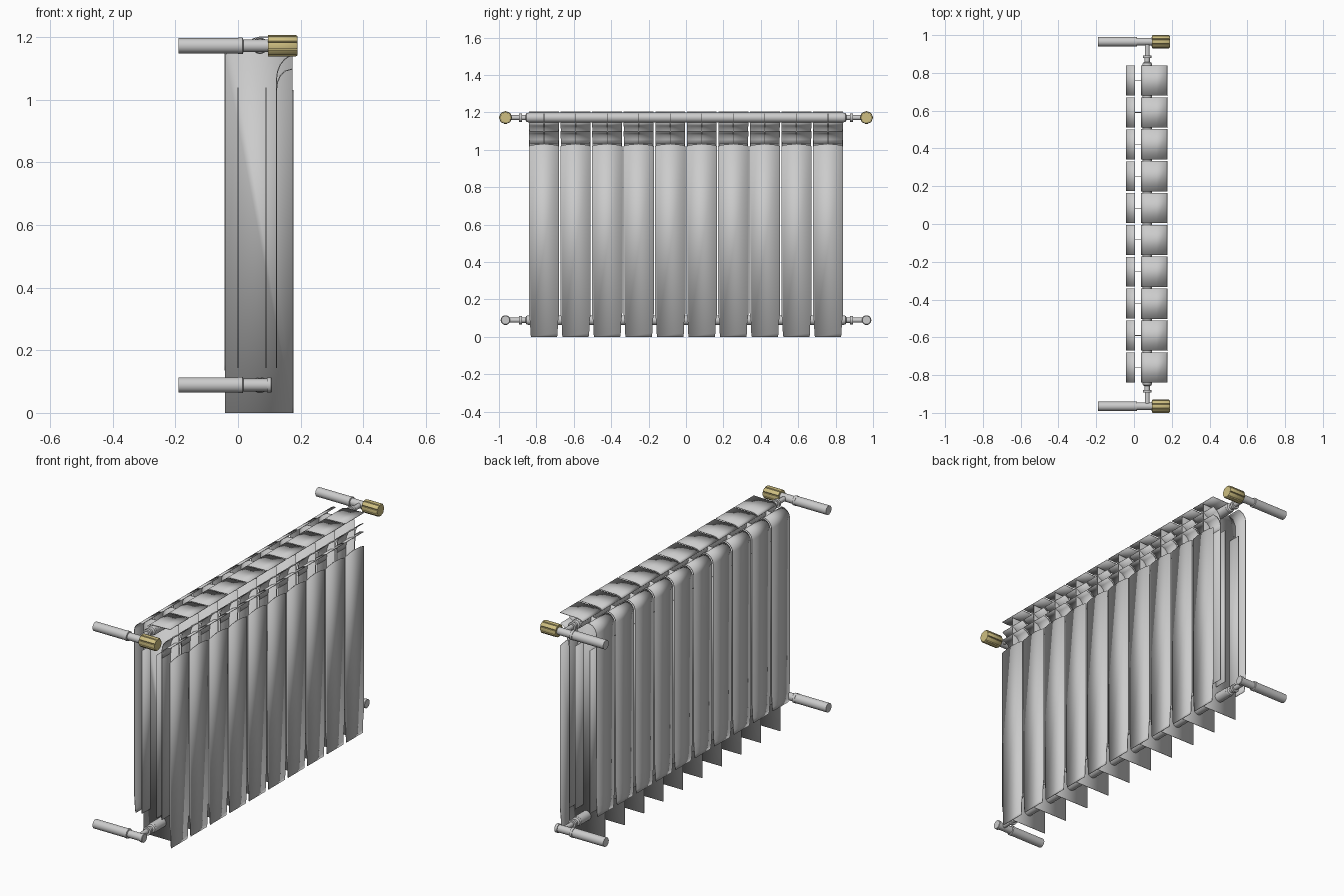
import bpy, bmesh
from math import sin, cos, pi, radians
from mathutils import Vector

if "Cube" in bpy.data.objects:
    bpy.data.objects.remove(bpy.data.objects["Cube"])

PITCH = 0.1687
CENTRES = [(i - 4.5) * PITCH for i in range(10)]
T = 0.003


def finish(name, bm, thick=0, angle=35, mat=None):
    if not thick:
        bmesh.ops.recalc_face_normals(bm, faces=bm.faces[:])
    me = bpy.data.meshes.new(name)
    bm.to_mesh(me)
    bm.free()
    ob = bpy.data.objects.new(name, me)
    bpy.context.collection.objects.link(ob)
    if mat:
        me.materials.append(mat)
    if thick:
        m = ob.modifiers.new("thickness", 'SOLIDIFY')
        m.thickness = thick
        m.offset = 0
    bpy.ops.object.select_all(action='DESELECT')
    ob.select_set(True)
    bpy.context.view_layer.objects.active = ob
    bpy.ops.object.shade_smooth_by_angle(angle=radians(angle))
    return ob


def sheets(name, profile):
    """One bent sheet per section; profile rows are (x, z, half width)."""
    bm = bmesh.new()
    for c in CENTRES:
        rows = [[bm.verts.new((x, c + s * w, z)) for s in (-1, 1)] for x, z, w in profile]
        for a, b in zip(rows, rows[1:]):
            bm.faces.new((a[0], a[1], b[1], b[0]))
    return finish(name, bm, T)


def lathe(name, start, axis, profile, n=24, mat=None, shape=None):
    """Closed solid of rings (distance, radius) along an axis ('X' or 'Y')."""
    bm = bmesh.new()
    shape = shape or [(cos(2 * pi * i / n), sin(2 * pi * i / n)) for i in range(n)]
    n = len(shape)
    rings = []
    for d, r in profile:
        ring = []
        for u, v in shape:
            off = (d, u * r, v * r) if axis == 'X' else (u * r, d, v * r)
            ring.append(bm.verts.new(Vector(start) + Vector(off)))
        rings.append(ring)
    for a, b in zip(rings, rings[1:]):
        for i in range(n):
            j = (i + 1) % n
            bm.faces.new((a[i], a[j], b[j], b[i]))
    bm.faces.new(rings[0][::-1])
    bm.faces.new(rings[-1])
    return finish(name, bm, mat=mat)


def arc(cx, cz, r, a0, a1, n, w):
    return [(cx + r * cos(radians(a0 + (a1 - a0) * i / n)),
             cz + r * sin(radians(a0 + (a1 - a0) * i / n)), w) for i in range(n + 1)]


# Front plates: arched top edge, narrowed foot
bm = bmesh.new()
half = [(0.070, 0.0), (0.073, 0.02), (0.074, 0.07), (0.081, 0.125), (0.081, 1.02), (0.045, 1.028)]
for c in CENTRES:
    pts = half + [(0, 1.031)] + [(-y, z) for y, z in reversed(half)]
    bm.faces.new([bm.verts.new((0.175, c + y, z)) for y, z in pts])
finish("front_plates", bm, T)

# Central webs joining front, fins and back
bm = bmesh.new()
web = [(-0.041, 0), (0.174, 0), (0.174, 1.195), (0.045, 1.188), (0.005, 1.185), (-0.022, 1.177), (-0.041, 1.14)]
for c in CENTRES:
    bm.faces.new([bm.verts.new((x, c, z)) for x, z in web])
finish("section_webs", bm, T)

# Back plates with rounded shoulder
sheets("back_plates", [(-0.042, 0.135, 0.066), (-0.042, 0.155, 0.072), (-0.042, 0.19, 0.074),
                       (-0.042, 0.24, 0.079)] + arc(0.006, 1.14, 0.048, 180, 90, 10, 0.079))

# Inner convector fins
sheets("inner_fins_rear", [(0.0, 0.144, 0.074), (0.0, 1.038, 0.074)])
sheets("inner_fins_middle", [(0.09, 0.144, 0.074), (0.09, 1.038, 0.074)])

# Front fins bending forward into the louvres
sheets("upper_louvres", [(0.123, 0.144, 0.077), (0.123, 1.065, 0.077), (0.126, 1.09, 0.078),
                         (0.135, 1.112, 0.079), (0.149, 1.129, 0.08), (0.174, 1.145, 0.08)])
sheets("lower_louvres", [(0.123, 1.03, 0.078), (0.126, 1.055, 0.079), (0.135, 1.077, 0.08),
                         (0.150, 1.091, 0.08), (0.174, 1.098, 0.08)])

# Top grille tiles
sheets("top_tiles", [(0.039, 1.186, 0.08), (0.05, 1.195, 0.08), (0.07, 1.2, 0.08),
                     (0.12, 1.201, 0.08), (0.176, 1.203, 0.08)])

brass = bpy.data.materials.new("brass")
brass.diffuse_color = (0.62, 0.52, 0.22, 1)
brass.use_nodes = True
brass.node_tree.nodes["Principled BSDF"].inputs["Base Color"].default_value = brass.diffuse_color

# Fluted outline of the knob: eight lobes with grooves
lobes = []
for i in range(8):
    a = i * pi / 4
    for d, r in ((-0.30, 1), (0, 1.02), (0.30, 1), (pi / 8, 0.84)):
        lobes.append((r * cos(a + d), r * sin(a + d)))

for level, z in (("top", 1.172), ("bottom", 0.089)):
    # Horizontal header through all sections
    lathe(level + "_header", (0.07, 0, z), 'Y', [(-0.843, 0.026), (0.843, 0.026)], 32)
    for side, s in (("left", -1), ("right", 1)):
        tag = f"{level}_{side}_"
        y = 0.965 * s
        # Union between header and valve
        lathe(tag + "union", (0.07, 0, z), 'Y',
              [(s * d, r) for d, r in ((0.84, 0.026), (0.853, 0.023), (0.858, 0.014), (0.878, 0.014),
                                       (0.878, 0.023), (0.892, 0.023), (0.892, 0.013), (0.965, 0.013))])
        # Supply pipe running to the wall
        lathe(tag + "pipe", (0, y, z), 'X',
              [(-0.19, 0.0245), (0.0, 0.0245), (0.0, 0.026), (0.015, 0.026), (0.017, 0.02), (0.10, 0.02)])
        if level == "top":
            lathe(tag + "knob", (0, y, z), 'X',
                  [(0.095, 0.032), (0.098, 0.034), (0.184, 0.034), (0.19, 0.03)], mat=brass, shape=lobes)
        else:
            lathe(tag + "valve_cap", (0, y, z), 'X',
                  [(0.092, 0.024), (0.106, 0.024), (0.108, 0.022)])
